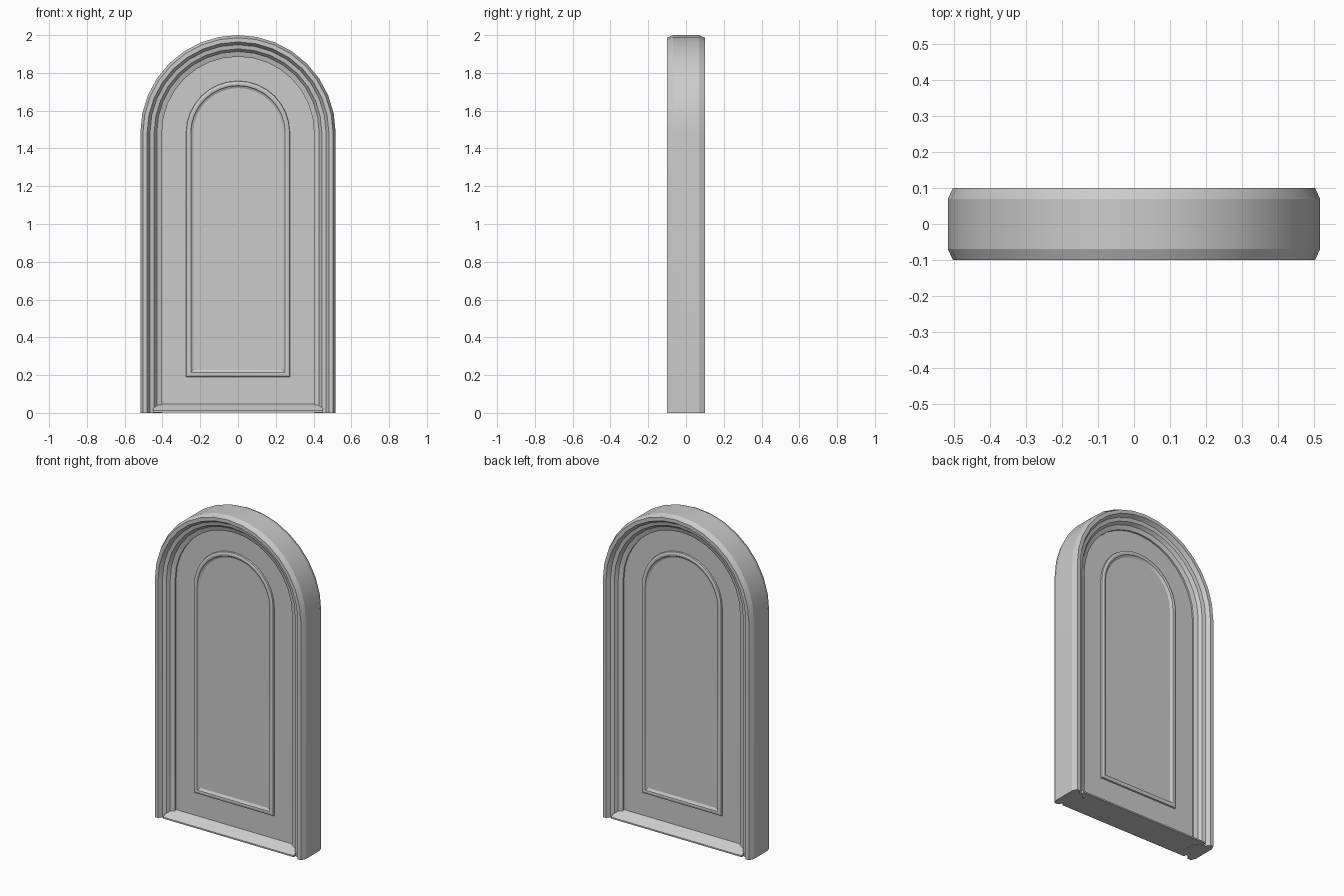
import bpy, bmesh, math

if "Cube" in bpy.data.objects:
    bpy.data.objects.remove(bpy.data.objects["Cube"])

SPRING = 1.483   # height where the arches start
SEG = 16         # segments per half circle


def arch(r, z0):
    """Arched outline of half width r, starting at height z0."""
    pts = [(r, z0)]
    for i in range(SEG + 1):
        a = math.pi * i / SEG
        pts.append((r * math.cos(a), SPRING + r * math.sin(a)))
    pts.append((-r, z0))
    return pts


def finish(name, bm, angle=30, mirror_y=False):
    bmesh.ops.recalc_face_normals(bm, faces=bm.faces)
    me = bpy.data.meshes.new(name)
    bm.to_mesh(me)
    bm.free()
    ob = bpy.data.objects.new(name, me)
    bpy.context.collection.objects.link(ob)
    if mirror_y:
        mod = ob.modifiers.new("mirror", 'MIRROR')
        mod.use_axis = (False, True, False)
    bpy.ops.object.select_all(action='DESELECT')
    ob.select_set(True)
    bpy.context.view_layer.objects.active = ob
    bpy.ops.object.shade_smooth_by_angle(angle=math.radians(angle))
    return ob


def sweep(name, profile, base, closed_path=False, closed_profile=True, **kw):
    """Loft a (radius, y) profile along the arch; base(r) gives the foot height."""
    bm = bmesh.new()
    lines = [[bm.verts.new((x, y, z)) for x, z in arch(r, base(r))] for r, y in profile]
    n, m = len(lines), len(lines[0])
    for i in range(n if closed_profile else n - 1):
        a, b = lines[i], lines[(i + 1) % n]
        for j in range(m if closed_path else m - 1):
            k = (j + 1) % m
            bm.faces.new((a[j], a[k], b[k], b[j]))
    if closed_profile and not closed_path:
        bm.faces.new([l[0] for l in lines])
        bm.faces.new([l[-1] for l in lines])
    return finish(name, bm, **kw)


def extrude(name, outline, vec, **kw):
    bm = bmesh.new()
    f = bm.faces.new([bm.verts.new(p) for p in outline])
    res = bmesh.ops.extrude_face_region(bm, geom=[f], use_keep_orig=True)
    bmesh.ops.translate(bm, vec=vec, verts=[v for v in res['geom'] if isinstance(v, bmesh.types.BMVert)])
    return finish(name, bm, **kw)


# Stepped door frame, same moulding front and back
front = [(0.517, -0.07), (0.503, -0.1), (0.481, -0.1), (0.466, -0.077),
         (0.444, -0.072), (0.430, -0.053), (0.413, -0.048), (0.403, -0.044)]
sweep("door_frame", front + [(r, -y) for r, y in reversed(front)], lambda r: 0.0, angle=20)

# Door slab
extrude("door_slab", [(x, -0.034, z) for x, z in arch(0.405, 0.03)], (0, 0.068, 0))

# Raised panel moulding on both faces, mitred at the bottom
bead = [(0.275, -0.033), (0.273, -0.043), (0.261, -0.047),
        (0.250, -0.045), (0.246, -0.039), (0.235, -0.033)]
sweep("panel_moulding", bead, lambda r: 0.19 + 0.275 - r,
      closed_path=True, closed_profile=False, angle=20, mirror_y=True)

# Threshold with sloped edges between the frame feet
sill = [(-0.095, 0.003), (-0.095, 0.012), (-0.052, 0.04), (-0.036, 0.048)]
sill += [(-y, z) for y, z in reversed(sill)]
extrude("threshold", [(-0.45, y, z) for y, z in sill], (0.90, 0, 0), angle=20)
